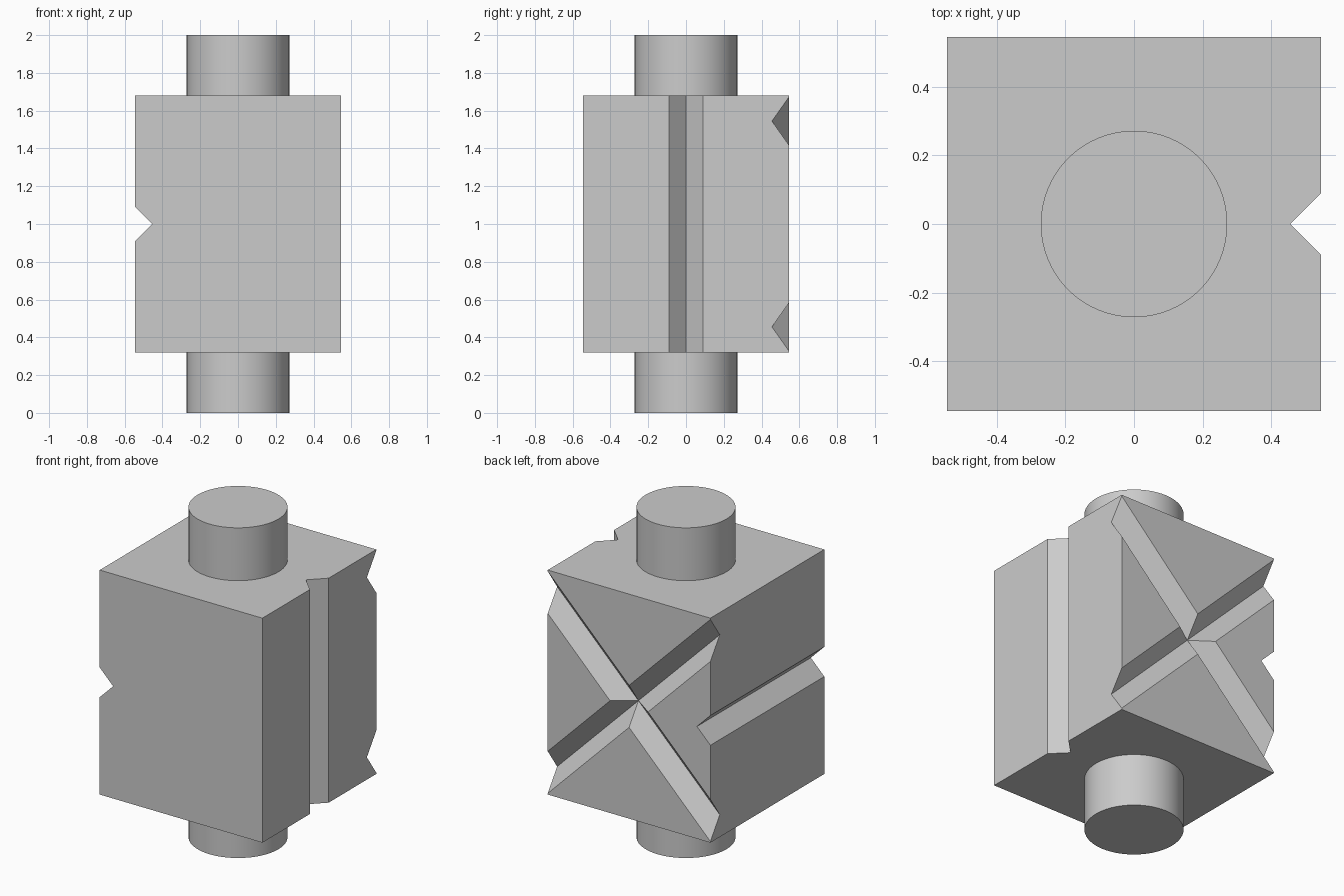
import bpy
from math import radians, sqrt

default = bpy.data.objects.get("Cube")
if default:
    bpy.data.objects.remove(default, do_unlink=True)

HALF = 0.545      # half width of the block
GROOVE = 0.09     # depth and half width of every V groove

grey = bpy.data.materials.new("plain grey")
grey.use_nodes = True
grey.diffuse_color = (0.6, 0.6, 0.6, 1)
grey.node_tree.nodes["Principled BSDF"].inputs["Base Color"].default_value = (0.6, 0.6, 0.6, 1)


def add_box(name, size, location):
    bpy.ops.mesh.primitive_cube_add(size=1, location=location)
    box = bpy.context.object
    box.name = name
    box.scale = size
    return box


def cut_groove(target, location, axis, tilt=0):
    """Cut a V groove with a square bar turned on its edge, lying along an axis."""
    side = GROOVE * sqrt(2)
    size = [side, side, side]
    size["xyz".index(axis)] = 3
    bar = add_box("groove_cutter", size, location)
    bpy.ops.object.transform_apply(location=False, rotation=False, scale=True)
    turn = [0, 0, 0]
    turn["xyz".index(axis)] = radians(45)
    turn[1] += radians(tilt)
    bar.rotation_euler = turn
    bar.hide_render = True
    cut = target.modifiers.new("groove", 'BOOLEAN')
    cut.operation = 'DIFFERENCE'
    cut.solver = 'EXACT'
    cut.object = bar
    bpy.context.view_layer.objects.active = target
    bpy.ops.object.modifier_apply(modifier=cut.name)
    bpy.data.objects.remove(bar, do_unlink=True)


# Block
block = add_box("block", (2 * HALF, 2 * HALF, 1.36), (0, 0, 1))
bpy.ops.object.transform_apply(location=False, rotation=False, scale=True)
block.data.materials.append(grey)

# Upright groove on the +x side, level groove on the -x side
cut_groove(block, (HALF, 0, 1), 'z')
cut_groove(block, (-HALF, 0, 1), 'y')

# Crossed diagonal grooves on the back
for tilt in (45, -45):
    cut_groove(block, (0, HALF, 1), 'x', tilt)

# Round shaft through the block
bpy.ops.mesh.primitive_cylinder_add(vertices=64, radius=0.272, depth=2, location=(0, 0, 1))
shaft = bpy.context.object
shaft.name = "shaft"
shaft.data.materials.append(grey)
bpy.ops.object.shade_smooth_by_angle(angle=radians(30))
